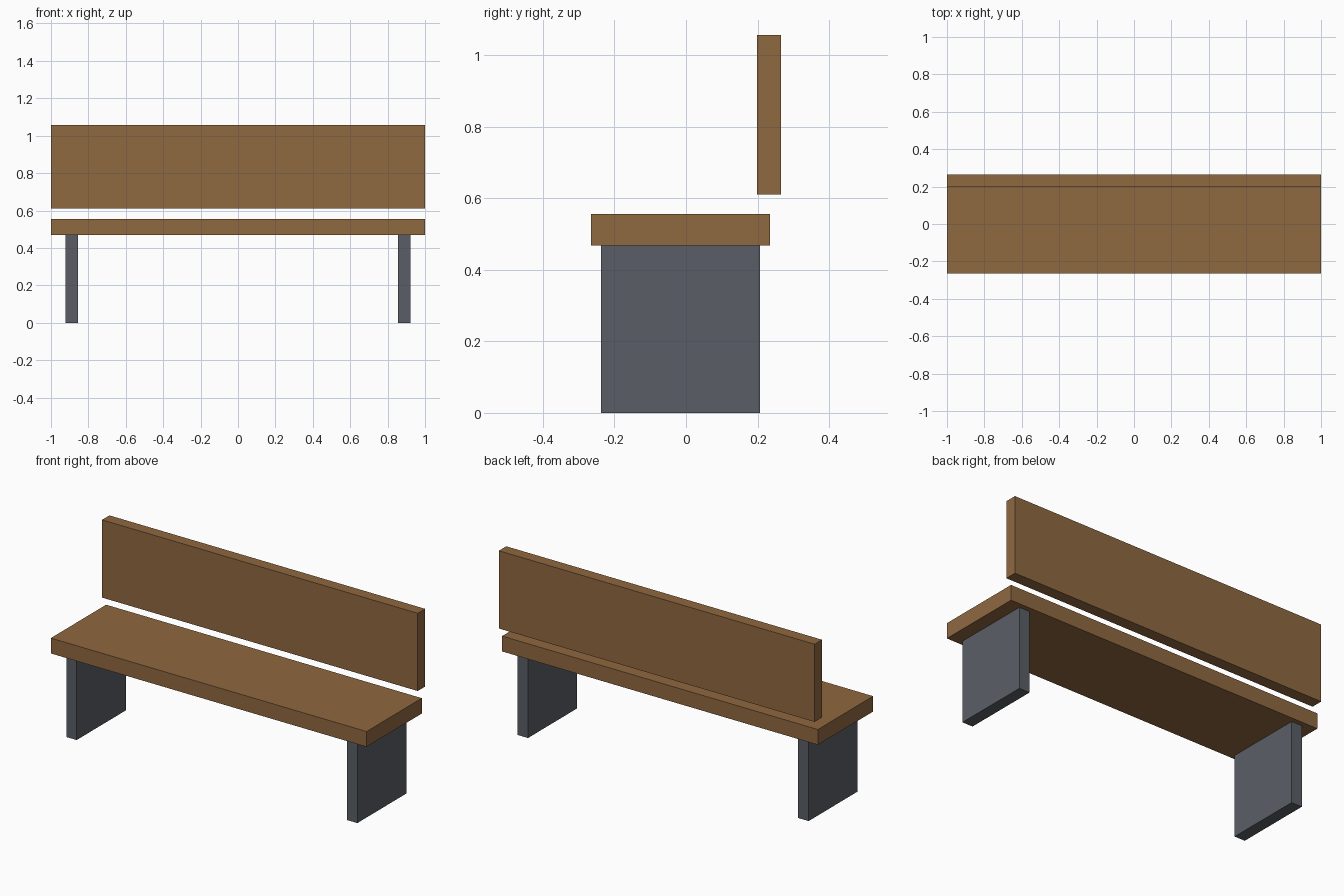
import bpy

cube = bpy.data.objects.get("Cube")
if cube:
    bpy.data.objects.remove(cube, do_unlink=True)


def material(name, rgb):
    mat = bpy.data.materials.new(name)
    mat.use_nodes = True
    color = (*rgb, 1.0)
    mat.diffuse_color = color
    mat.node_tree.nodes["Principled BSDF"].inputs["Base Color"].default_value = color
    return mat


def box(name, x, y, z, mat):
    """Box spanning the given (low, high) range on each axis."""
    spans = (x, y, z)
    bpy.ops.mesh.primitive_cube_add(size=1, location=[(a + b) / 2 for a, b in spans])
    obj = bpy.context.object
    obj.name = name
    obj.scale = [b - a for a, b in spans]
    bpy.ops.object.transform_apply(location=False, rotation=False, scale=True)
    obj.data.materials.append(mat)
    return obj


wood = material("brown wood", (0.275, 0.138, 0.051))
metal = material("dark grey metal", (0.102, 0.114, 0.133))

# Seat plank and floating backrest plank
box("seat", (-1, 1), (-0.265, 0.235), (0.468, 0.556), wood)
box("backrest", (-1, 1), (0.198, 0.265), (0.611, 1.056), wood)

# Slab legs, one under each end
box("left_leg", (0.856, 0.922), (-0.237, 0.207), (0, 0.468), metal)
box("right_leg", (-0.922, -0.856), (-0.237, 0.207), (0, 0.468), metal)
